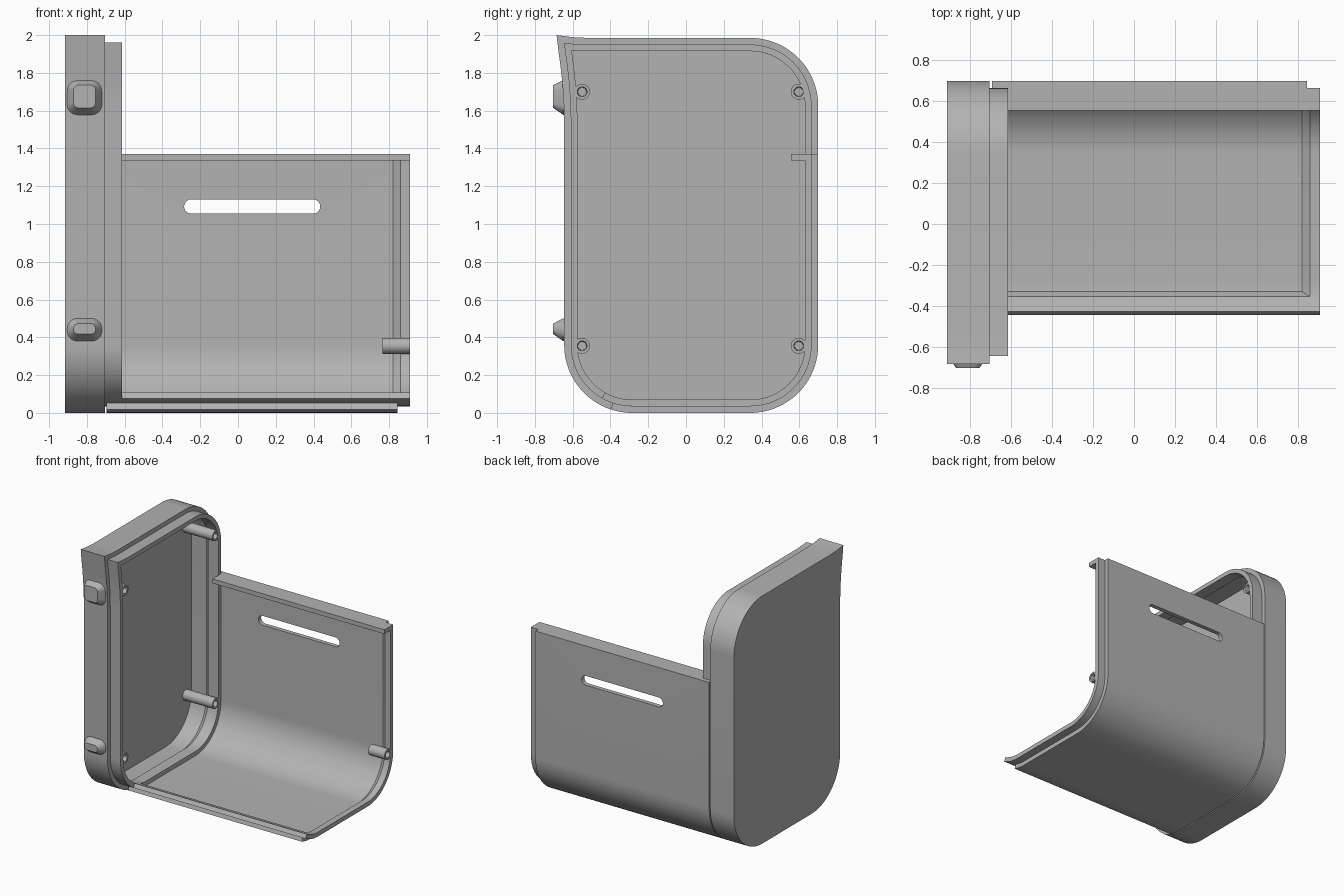
import bpy, bmesh
from math import sin, cos, pi, radians
from mathutils import Vector

if "Cube" in bpy.data.objects:
    bpy.data.objects.remove(bpy.data.objects["Cube"])

grey = bpy.data.materials.new("plain grey")
grey.use_nodes = True
grey.diffuse_color = (0.45, 0.45, 0.45, 1)
grey.node_tree.nodes["Principled BSDF"].inputs["Base Color"].default_value = (0.45, 0.45, 0.45, 1)

LEFT, RIGHT, TOP, RADIUS, WALL = -0.645, 0.70, 1.985, 0.36, 0.035
STEPS = 20


def arc(cy, cz, r, a0, a1, steps=STEPS):
    """Points on an arc in the YZ plane, angles in degrees."""
    return [(cy + r * cos(radians(a0 + (a1 - a0) * i / steps)),
             cz + r * sin(radians(a0 + (a1 - a0) * i / steps))) for i in range(steps + 1)]


def loft(name, rings, ring_closed, chain_closed):
    """Skin a chain of equal rings and cap whatever stays open."""
    bm = bmesh.new()
    grid = [[bm.verts.new(p) for p in ring] for ring in rings]
    n, m = len(grid), len(grid[0])
    for i in range(n if chain_closed else n - 1):
        for j in range(m if ring_closed else m - 1):
            a, b = grid[i], grid[(i + 1) % n]
            k = (j + 1) % m
            bm.faces.new((a[j], a[k], b[k], b[j]))
    if not chain_closed:
        bm.faces.new(grid[0])
        bm.faces.new(grid[-1])
    if not ring_closed:
        bm.faces.new([ring[0] for ring in grid])
        bm.faces.new([ring[-1] for ring in grid])
    bmesh.ops.recalc_face_normals(bm, faces=bm.faces)
    mesh = bpy.data.meshes.new(name)
    bm.to_mesh(mesh)
    bm.free()
    mesh.materials.append(grey)
    obj = bpy.data.objects.new(name, mesh)
    bpy.context.collection.objects.link(obj)
    return obj


def smooth(obj):
    bpy.ops.object.select_all(action='DESELECT')
    obj.select_set(True)
    bpy.context.view_layer.objects.active = obj
    bpy.ops.object.shade_smooth_by_angle(angle=radians(25))


def sweep(name, section, path, ring_closed, chain_closed):
    """Sweep a section of (x, inset) points along a path that depends on inset."""
    rings = [[(x, y, z) for y, z in path(inset)] for x, inset in section]
    return loft(name, rings, ring_closed, chain_closed)


def outline(inset):
    """Closed housing outline with a flared upper front corner, offset inwards."""
    pts = arc(LEFT + RADIUS, RADIUS, RADIUS, 180, 270)
    pts += arc(RIGHT - RADIUS, RADIUS, RADIUS, 270, 360)
    pts += arc(RIGHT - RADIUS, TOP - RADIUS, RADIUS, 0, 90)
    pts += [(-0.52, TOP), (-0.60, 1.989), (-0.685, 2.0),
            (-0.676, 1.92), (-0.665, 1.84), (-0.655, 1.75), (-0.648, 1.66), (LEFT, 1.56)]
    out = []
    for i, p in enumerate(pts):
        p = Vector(p)
        d0 = (p - Vector(pts[i - 1])).normalized()
        d1 = (Vector(pts[(i + 1) % len(pts)]) - p).normalized()
        n0, n1 = Vector((-d0.y, d0.x)), Vector((-d1.y, d1.x))
        out.append(p + (n0 + n1) * inset / (1 + n0.dot(n1)))
    return out


def open_path(end_angle):
    """Path down the back wall, along the floor and partly up the front curve."""
    def path(inset):
        r = RADIUS - inset
        pts = [(RIGHT - inset, 1.37)]
        pts += arc(RIGHT - RADIUS, RADIUS, r, 0, -90)
        pts += arc(LEFT + RADIUS, RADIUS, r, -90, -90 - end_angle, 8)
        return pts
    return path


# Side cap: hollow tray with a stepped, bevelled lip
tray = [(-0.915, 0), (-0.705, 0), (-0.705, WALL), (-0.615, WALL), (-0.615, 2 * WALL),
        (-0.705, 2 * WALL), (-0.745, WALL), (-0.88, WALL)]
smooth(sweep("side_cap", tray, outline, True, False))

# Curved shell skin with a slot through the back wall
skin = sweep("curved_shell", [(-0.695, 0), (0.845, 0), (0.845, WALL), (-0.695, WALL)],
             open_path(18.5), False, True)


def stadium(y):
    r, z = 0.0375, 1.0925
    right_end = [(0.3975 + a, y, b) for a, b in arc(0, z, r, -90, 90)]
    left_end = [(-0.2475 + a, y, b) for a, b in arc(0, z, r, 90, 270)]
    return right_end + left_end


cutter = loft("slot_cutter", [stadium(0.6), stadium(0.8)], True, False)
cutter.hide_render = True
cut = skin.modifiers.new("slot", 'BOOLEAN')
cut.operation, cut.solver, cut.object = 'DIFFERENCE', 'EXACT', cutter
bpy.context.view_layer.objects.active = skin
bpy.ops.object.modifier_apply(modifier="slot")
bpy.data.objects.remove(cutter)
smooth(skin)

# Bevelled tongue around the open end of the shell
tongue = [(0.82, WALL), (0.91, WALL), (0.91, 2 * WALL), (0.86, 2 * WALL)]
smooth(sweep("end_tongue", tongue, open_path(29.5), False, True))

# Front lip running along the free edge of the floor
r1, r2 = RADIUS - WALL, RADIUS - 2 * WALL
lip = arc(LEFT + RADIUS, RADIUS, r1, -98, -119.5, 8) + arc(LEFT + RADIUS, RADIUS, r2, -119.5, -104, 6)
smooth(loft("front_lip", [[(x, y, z) for y, z in lip] for x in (-0.695, 0.91)], True, False))

# Flange along the top of the back wall
flange = [(0.555, 1.335), (RIGHT - WALL, 1.335), (RIGHT - WALL, 1.37), (0.555, 1.37)]
loft("top_flange", [[(x, y, z) for y, z in flange] for x in (-0.615, 0.91)], True, False)


# Screw bosses with blind holes
def boss(name, x0, x1, y, z):
    section = [(x0, 0.042), (x1, 0.042), (x1, 0.026), (x1 - 0.1, 0.022)]
    smooth(sweep(name, section, lambda r: arc(y, z, r, 0, 345, 23), True, False))


for side, y in (("front", -0.55), ("back", 0.597)):
    for level, z in (("lower", 0.355), ("upper", 1.70)):
        boss(f"{side}_{level}_boss", -0.89, -0.616, y, z)
boss("shell_boss", 0.765, 0.91, 0.597, 0.355)


# Tapered buttons on the front of the cap
def rounded_rect(y, cz, hx, hz, r):
    pts = []
    for k, (sx, sz) in enumerate(((1, 1), (-1, 1), (-1, -1), (1, -1))):
        pts += arc(-0.8125 + sx * (hx - r), cz + sz * (hz - r), r, 90 * k, 90 * k + 90, 8)
    return [(x, y, z) for x, z in pts]


for name, z, tall in (("upper_button", 1.67, 0.092), ("lower_button", 0.44, 0.06)):
    rings = [rounded_rect(-0.62, z, 0.092, tall, 0.055),
             rounded_rect(-0.65, z, 0.092, tall, 0.055),
             rounded_rect(-0.703, z + 0.005, 0.058, tall - 0.032, 0.025)]
    smooth(loft(name, rings, True, False))
